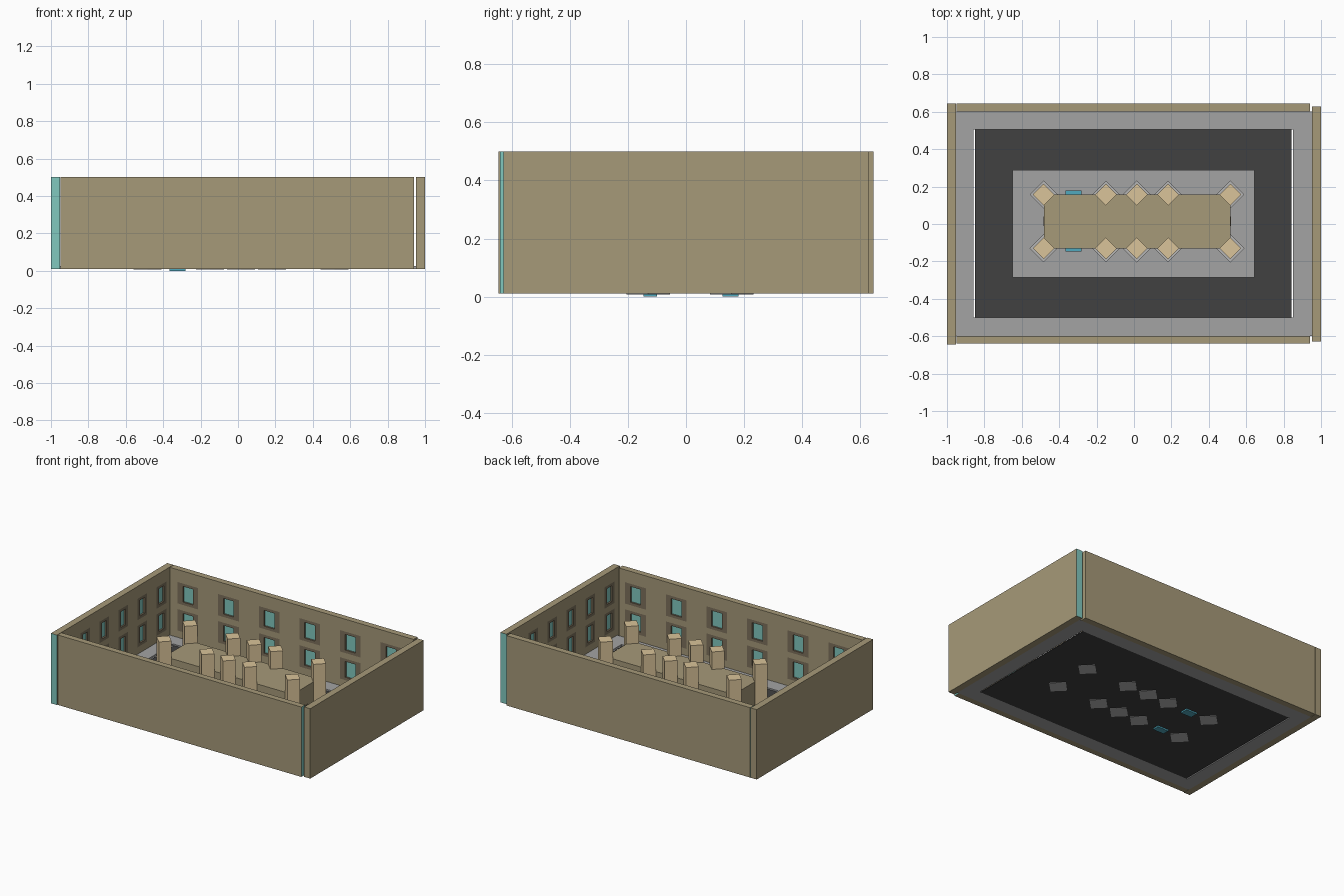
import bpy, bmesh
from math import pi
from mathutils import Matrix, Vector

if "Cube" in bpy.data.objects:
    bpy.data.objects.remove(bpy.data.objects["Cube"])


def mat(name, rgb):
    m = bpy.data.materials.new(name)
    m.diffuse_color = (*rgb, 1)
    m.use_nodes = True
    m.node_tree.nodes["Principled BSDF"].inputs["Base Color"].default_value = m.diffuse_color
    return m


STONE = mat("stone", (0.38, 0.32, 0.19))
FRAME = mat("frame_stone", (0.20, 0.16, 0.105))
GLASS = mat("glass", (0.22, 0.58, 0.52))
TOWER = mat("tower_stone", (0.70, 0.55, 0.32))
ROAD = mat("asphalt", (0.052, 0.052, 0.052))
PAVE = mat("paving", (0.37, 0.37, 0.37))
BASE = mat("footing", (0.46, 0.46, 0.46))
DOOR = mat("door_blue", (0.08, 0.40, 0.52))


def finish(bm, name, mats):
    bmesh.ops.recalc_face_normals(bm, faces=bm.faces)
    me = bpy.data.meshes.new(name)
    bm.to_mesh(me)
    bm.free()
    for m in mats:
        me.materials.append(m)
    ob = bpy.data.objects.new(name, me)
    bpy.context.collection.objects.link(ob)
    return ob


def box(name, x0, x1, y0, y1, z0, z1, m, turn=0):
    bm = bmesh.new()
    bmesh.ops.create_cube(bm, size=1)
    bmesh.ops.scale(bm, vec=(x1 - x0, y1 - y0, z1 - z0), verts=bm.verts)
    bmesh.ops.rotate(bm, matrix=Matrix.Rotation(turn, 3, 'Z'), verts=bm.verts)
    bmesh.ops.translate(bm, vec=((x0 + x1) / 2, (y0 + y1) / 2, (z0 + z1) / 2), verts=bm.verts)
    return finish(bm, name, [m])


def wall(name, s0, s1, inner, outer, scale, angle):
    """Wall with two rows of six framed windows on its inner face, one glazed end."""
    z0, z1 = 0.01, 0.5
    xs, zs = [s0], [z0]
    for i in range(6):
        c = (-0.81 + 0.315 * i) * scale
        xs += [c + d * scale for d in (-0.08, -0.04, 0.04, 0.08)]
    for c in (0.148, 0.338):
        zs += [c + d for d in (-0.075, -0.055, 0.055, 0.075)]
    xs.append(s1)
    zs.append(z1)
    bm = bmesh.new()
    grid = [[bm.verts.new((x, inner, z)) for z in zs] for x in xs]
    panes = []
    for i in range(len(xs) - 1):
        for j in range(len(zs) - 1):
            f = bm.faces.new((grid[i][j], grid[i + 1][j], grid[i + 1][j + 1], grid[i][j + 1]))
            if i % 4 and j % 4:
                f.material_index = 1
                if i % 4 == 2 and j % 4 == 2:
                    panes.append(f)
    # sink the panes into the wall
    for f in bmesh.ops.extrude_discrete_faces(bm, faces=panes)["faces"]:
        f.material_index = 2
        bmesh.ops.translate(bm, vec=(0, 0.012, 0), verts=f.verts)
    # outer shell, following the grid border so the wall is closed
    n, k = len(xs) - 1, len(zs) - 1
    rim = ([grid[i][0] for i in range(n)] + [grid[n][j] for j in range(k)]
           + [grid[i][k] for i in range(n, 0, -1)] + [grid[0][j] for j in range(k, 0, -1)])
    back = [bm.verts.new((v.co.x, outer, v.co.z)) for v in rim]
    for a in range(len(rim)):
        b = (a + 1) % len(rim)
        f = bm.faces.new((rim[a], rim[b], back[b], back[a]))
        if a >= 2 * n + k:
            f.material_index = 2
    bm.faces.new(back)
    bmesh.ops.recalc_face_normals(bm, faces=bm.faces)
    bmesh.ops.rotate(bm, matrix=Matrix.Rotation(angle, 3, 'Z'), verts=bm.verts)
    return finish(bm, name, [STONE, FRAME, GLASS])


# enclosing walls
wall("back_wall", -0.95, 0.94, 0.602, 0.645, 1, 0)
wall("left_wall", -0.645, 0.645, 0.953, 1.0, 0.67, pi / 2)
wall("front_wall", -0.94, 0.95, 0.598, 0.64, 1, pi)
wall("right_wall", -0.628, 0.628, 0.953, 1.0, 0.67, -pi / 2)

# ground: road, inner island, outer pavement strips
box("road", -0.85, 0.843, -0.5, 0.505, 0.01, 0.015, ROAD)
box("island", -0.65, 0.643, -0.285, 0.29, 0.0145, 0.025, PAVE)
box("pavement_left", -0.953, -0.858, -0.598, 0.602, 0.01, 0.025, PAVE)
box("pavement_right", 0.85, 0.953, -0.598, 0.602, 0.01, 0.025, PAVE)
box("pavement_front", -0.858, 0.85, -0.598, -0.5, 0.01, 0.025, PAVE)
box("pavement_back", -0.858, 0.85, 0.505, 0.602, 0.01, 0.025, PAVE)

# central hall with side doors and end panels
box("hall", -0.48, 0.515, -0.13, 0.157, 0.015, 0.28, STONE)
box("door_back", -0.366, -0.282, 0.125, 0.18, 0.0, 0.14, DOOR)
box("door_front", -0.366, -0.282, -0.147, -0.1, 0.0, 0.14, DOOR)
box("end_panel_right", 0.51, 0.519, -0.012, 0.04, 0.015, 0.15, FRAME)
box("end_panel_left", -0.484, -0.475, -0.012, 0.04, 0.015, 0.15, FRAME)

# diagonal towers on footings
for x in (-0.483, -0.15, 0.015, 0.182, 0.515):
    for y in (-0.13, 0.157):
        box("tower", x - 0.041, x + 0.041, y - 0.041, y + 0.041, 0.015, 0.403, TOWER, pi / 4)
        box("tower_footing", x - 0.053, x + 0.053, y - 0.053, y + 0.053, 0.008, 0.035, BASE, pi / 4)
